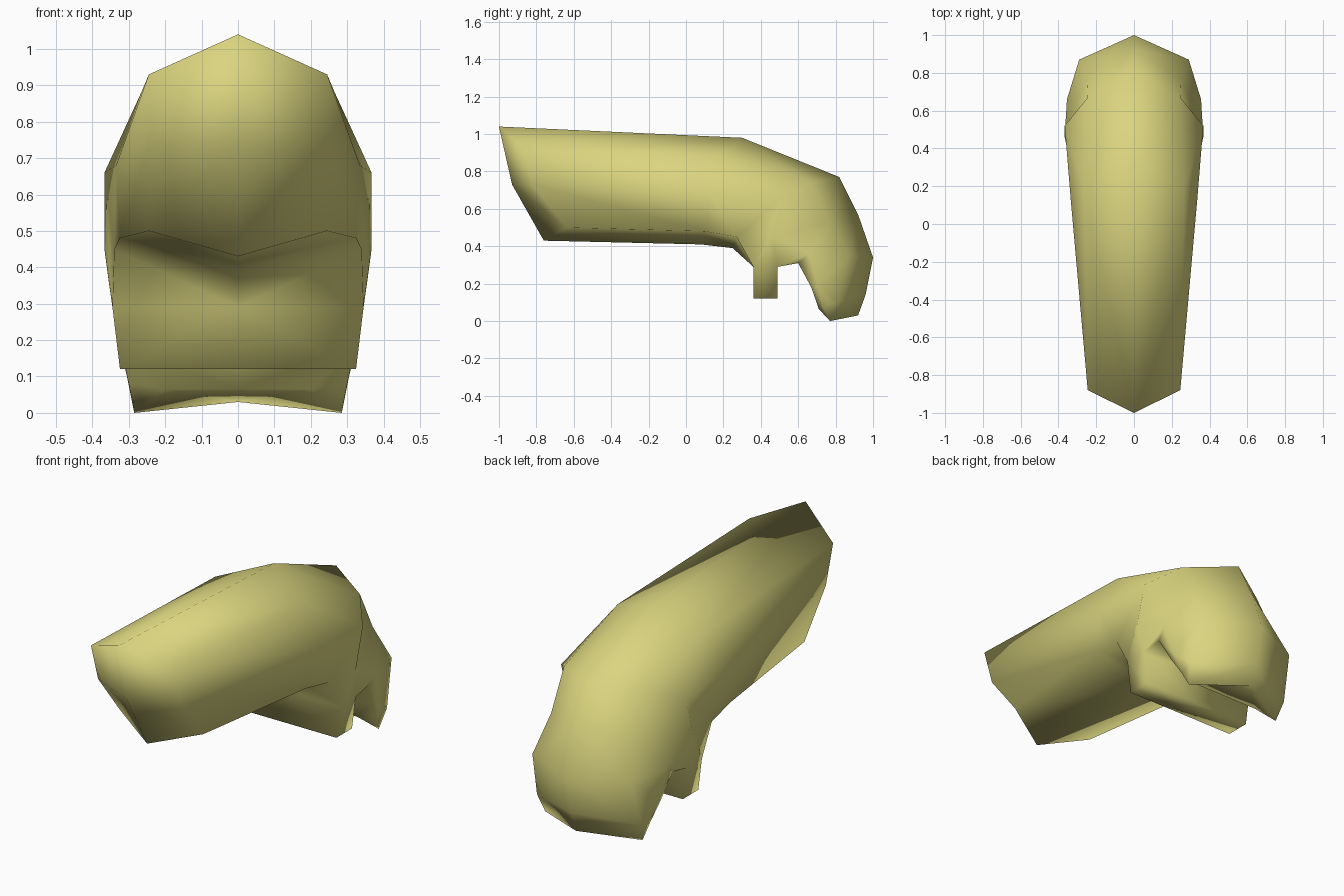
import bpy
import bmesh

cube = bpy.data.objects.get("Cube")
if cube:
    bpy.data.objects.remove(cube, do_unlink=True)


def make_material(name, colour):
    material = bpy.data.materials.new(name)
    material.use_nodes = True
    material.diffuse_color = colour
    shader = material.node_tree.nodes["Principled BSDF"]
    shader.inputs["Base Color"].default_value = colour
    shader.inputs["Roughness"].default_value = 0.8
    return material


# Lengthwise lines of one half, each running from the front end round the bend
# to the tip of the hook. Centre lines hold (y, z), side lines hold (x, y, z).
ridge = [(-1, 1.04), (.3, .98), (.82, .77), (.92, .57), (1, .34), (.96, .14), (.92, .03)]
shoulder = [(.245, -.88, .93), (.266, .19, .88), (.245, .67, .74), (.25, .77, .53),
            (.29, .87, .34), (.305, .81, .1), (.285, .77, 0)]
flank = [(.245, -.82, .73), (.335, .13, .68), (.367, .52, .66), (.367, .46, .45),
         (.355, .66, .36), (.33, .7, .2), (.3, .73, .08)]
lower = [(.245, -.64, .5), (.325, .1, .48), (.34, .27, .45), (.345, .36, .29),
         (.345, .49, .29), (.34, .6, .31), (.32, .67, .18)]
belly = [(-.76, .43), (.08, .41), (.25, .39), (.36, .29), (.49, .29), (.6, .31), (.67, .18)]


def add_line(bm, points):
    """Add a lengthwise row of vertices; two-number points lie on the centre."""
    return [bm.verts.new(p if len(p) == 3 else (0, *p)) for p in points]


def bridge(bm, first, second, skip=()):
    """Fill quads between two lengthwise rows, leaving out the skipped spans."""
    for i in range(len(first) - 1):
        if i not in skip:
            bm.faces.new((first[i], first[i + 1], second[i + 1], second[i]))


bm = bmesh.new()
lines = [add_line(bm, line) for line in (ridge, shoulder, flank, lower, belly)]
top, upper, side, low, under = lines

# Long body and hook, with a gap under the bend for the crossbar
crossbar_span = 3
for first, second in zip(lines[:3], lines[1:4]):
    bridge(bm, first, second)
bridge(bm, low, under, skip=(crossbar_span,))

# Slanted front end with a raised middle
middle, = add_line(bm, [(-.93, .73)])
bm.faces.new((top[0], upper[0], side[0], middle))
bm.faces.new((middle, side[0], low[0], under[0]))

# Blunt tip of the hook
lip_side, lip_middle = add_line(bm, [(.2, .71, .065), (.71, .065)])
bm.faces.new((low[-1], under[-1], lip_middle, lip_side))
bm.faces.new((side[-1], low[-1], lip_side, upper[-1]))
bm.faces.new((top[-1], upper[-1], lip_side, lip_middle))

# Crossbar hanging below the bend, slightly narrower at the bottom
i = crossbar_span
roots = [under[i], low[i], low[i + 1], under[i + 1]]
feet = [bm.verts.new((v.co.x * .94, v.co.y, .12)) for v in roots]
bridge(bm, roots, feet)
bm.faces.new(feet)

# Mirror the half across the centre and face every surface outwards
half = bm.verts[:] + bm.edges[:] + bm.faces[:]
bmesh.ops.mirror(bm, geom=half, axis='X', merge_dist=.001)
bmesh.ops.remove_doubles(bm, verts=bm.verts[:], dist=.001)
bmesh.ops.recalc_face_normals(bm, faces=bm.faces[:])
for face in bm.faces:
    face.smooth = True

mesh = bpy.data.meshes.new("bent_body")
bm.to_mesh(mesh)
bm.free()
mesh.materials.append(make_material("pale_olive_yellow", (.70, .66, .21, 1)))
bent_body = bpy.data.objects.new("bent_body", mesh)
bpy.context.collection.objects.link(bent_body)
